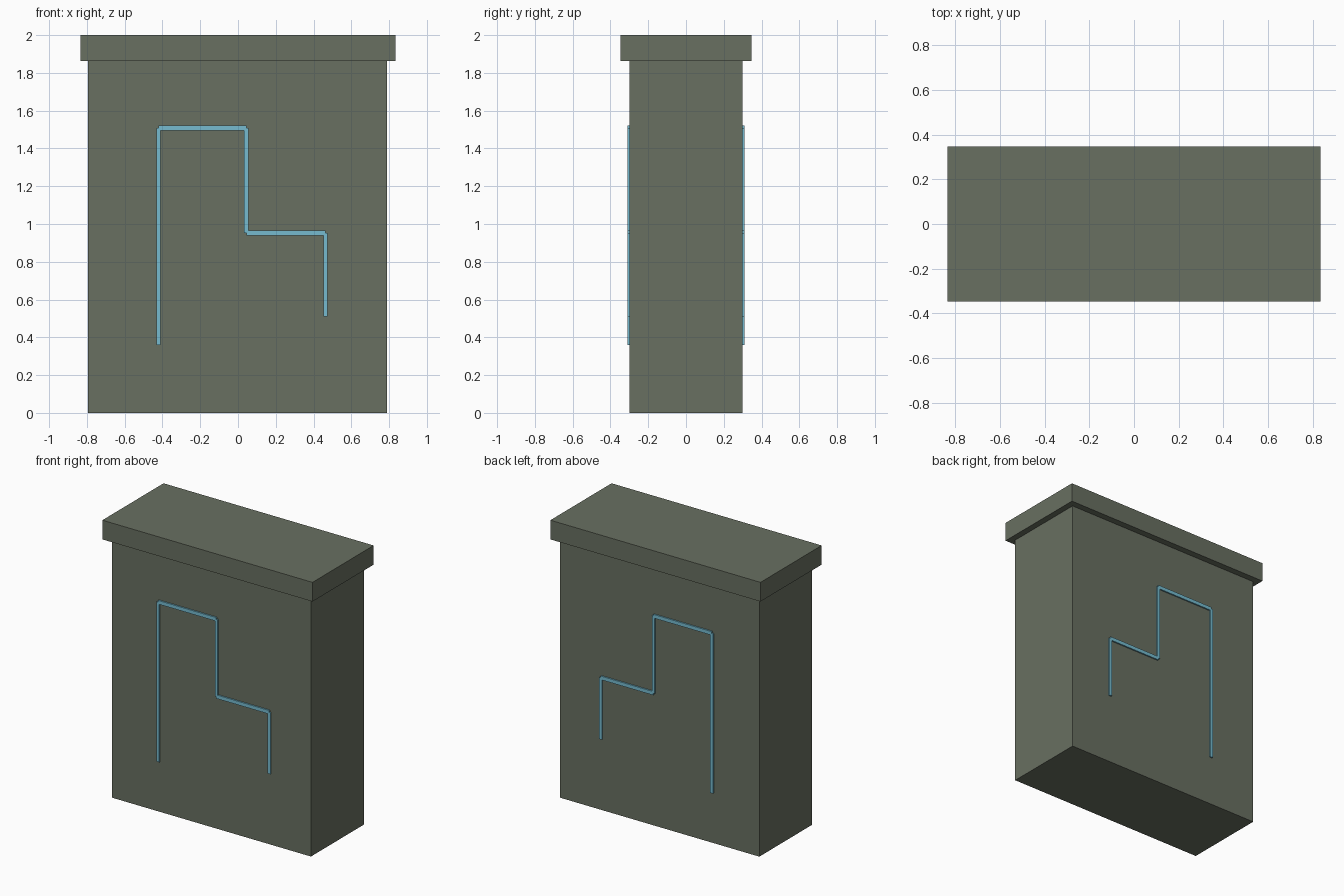
import bpy
from mathutils import Vector

cube = bpy.data.objects.get("Cube")
if cube:
    bpy.data.objects.remove(cube, do_unlink=True)


def material(name, rgb):
    mat = bpy.data.materials.new(name)
    mat.use_nodes = True
    colour = (*rgb, 1.0)
    mat.diffuse_color = colour
    mat.node_tree.nodes["Principled BSDF"].inputs["Base Color"].default_value = colour
    return mat


def box(name, low, high, mat):
    low, high = Vector(low), Vector(high)
    bpy.ops.mesh.primitive_cube_add(size=1, location=(low + high) / 2)
    obj = bpy.context.object
    obj.name = name
    obj.scale = high - low
    bpy.ops.object.transform_apply(location=False, rotation=False, scale=True)
    obj.data.materials.append(mat)
    return obj


stone = material("grey green stone", (0.14, 0.16, 0.12))
blue = material("light blue", (0.18, 0.50, 0.63))

# Slab and overhanging cap
BODY_DEPTH = 0.30
box("body", (-0.793, -BODY_DEPTH, 0), (0.79, BODY_DEPTH, 1.862), stone)
box("cap", (-0.835, -0.347, 1.862), (0.835, 0.347, 2), stone)

# Stepped line of raised strips, repeated on the front and back
path = [(-0.42, 0.36), (-0.42, 1.508), (0.044, 1.508),
        (0.044, 0.953), (0.463, 0.953), (0.463, 0.51)]
RAISE = 0.01
HALF_UPRIGHT, HALF_LEVEL = 0.011, 0.013

for side, sign in (("front", -1), ("back", 1)):
    y0, y1 = sorted((sign * (BODY_DEPTH - RAISE), sign * (BODY_DEPTH + RAISE)))
    for i, (a, b) in enumerate(zip(path, path[1:]), 1):
        upright = a[0] == b[0]
        dx, dz = (HALF_UPRIGHT, 0) if upright else (0, HALF_LEVEL)
        xs, zs = sorted((a[0], b[0])), sorted((a[1], b[1]))
        box(f"{side}_strip_{i}", (xs[0] - dx, y0, zs[0] - dz),
            (xs[1] + dx, y1, zs[1] + dz), blue)
